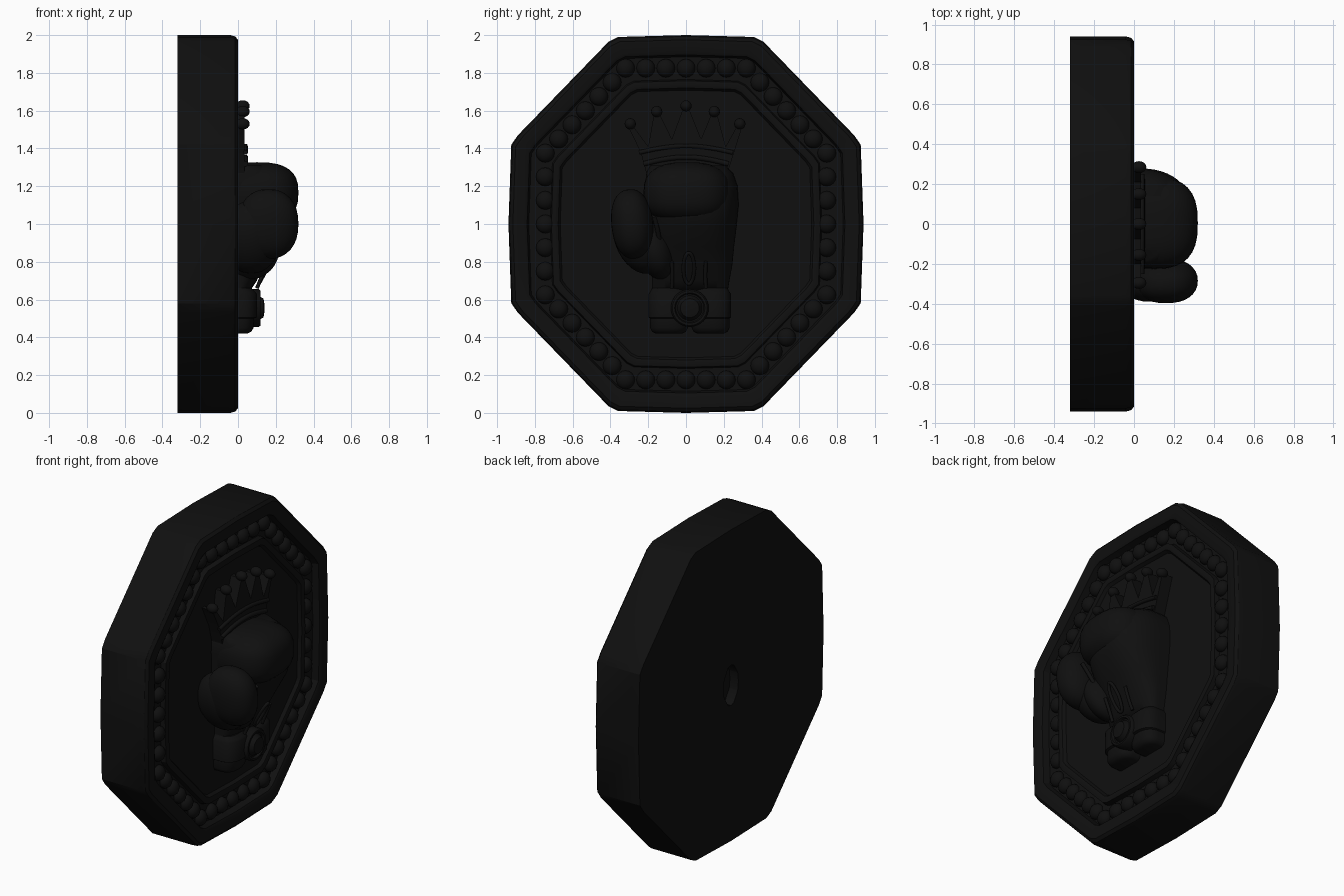
import bpy, bmesh, math
from mathutils import Matrix, Vector

cube = bpy.data.objects.get("Cube")
if cube:
    bpy.data.objects.remove(cube, do_unlink=True)

black = bpy.data.materials.new("matte black")
black.use_nodes = True
COLOR = (0.005, 0.005, 0.005, 1)
black.diffuse_color = COLOR
black.node_tree.nodes["Principled BSDF"].inputs["Base Color"].default_value = COLOR
MID = 1.0      # height of the medallion centre
PANEL = -0.04  # x of the sunken panel


def finish(name, bm, angle=40):
    bmesh.ops.recalc_face_normals(bm, faces=bm.faces)
    mesh = bpy.data.meshes.new(name)
    bm.to_mesh(mesh)
    bm.free()
    mesh.materials.append(black)
    ob = bpy.data.objects.new(name, mesh)
    bpy.context.collection.objects.link(ob)
    bpy.ops.object.select_all(action='DESELECT')
    ob.select_set(True)
    bpy.context.view_layer.objects.active = ob
    bpy.ops.object.shade_smooth_by_angle(angle=math.radians(angle))
    return ob


def loft(name, rings, angle=40):
    """Skin closed rings of equal length and cap both ends."""
    bm = bmesh.new()
    loops = [[bm.verts.new(p) for p in ring] for ring in rings]
    n = len(loops[0])
    for a, b in zip(loops, loops[1:]):
        for i in range(n):
            j = (i + 1) % n
            bm.faces.new((a[i], a[j], b[j], b[i]))
    bm.faces.new(loops[0])
    bm.faces.new(loops[-1])
    return finish(name, bm, angle)


def spow(v, p):
    return math.copysign(abs(v) ** p, v)


def blob(bm, center, radii, tilt=0, power=1.0, seg=32):
    """Ellipsoid; power below 1 makes it boxier."""
    verts = bmesh.ops.create_uvsphere(bm, u_segments=seg, v_segments=seg // 2, radius=1)["verts"]
    turn = Matrix.Rotation(tilt, 3, 'X')
    for v in verts:
        p = Vector([spow(c, power) * r for c, r in zip(v.co, radii)])
        v.co = turn @ p + Vector(center)


def tube(name, points, radius, cyclic=False):
    curve = bpy.data.curves.new(name, 'CURVE')
    curve.dimensions = '3D'
    curve.bevel_depth = radius
    curve.bevel_resolution = 3
    curve.use_fill_caps = True
    spline = curve.splines.new('NURBS')
    spline.points.add(len(points) - 1)
    for sp, p in zip(spline.points, points):
        sp.co = (*p, 1)
    spline.use_endpoint_u = True
    spline.use_cyclic_u = cyclic
    curve.materials.append(black)
    ob = bpy.data.objects.new(name, curve)
    bpy.context.collection.objects.link(ob)
    return ob


# Medallion: softened octagon outline, made from one quarter by symmetry
quarter = [(0, 1), (.36, .99), (.41, .965), (.89, .47), (.925, .42), (.94, 0)]
right = quarter + [(y, -z) for y, z in quarter[-2::-1]]
outline = right + [(-y, z) for y, z in right[-2:0:-1]]


def octagon(s, x):
    return [(x, y * s, MID + z * s) for y, z in outline]


def oval(x):
    ring = []
    for y, z in outline:
        a = math.atan2(z, y)
        ring.append((x, .075 * math.cos(a), MID + .13 * math.sin(a)))
    return ring


steps = [(1, -.32), (1, -.04), (.993, -.015), (.975, 0), (.91, 0), (.895, -.008),
         (.885, -.05), (.765, -.05), (.758, -.02), (.735, -.015), (.72, -.02), (.708, PANEL)]
loft("medallion", [oval(-.26), oval(-.32)] + [octagon(s, x) for s, x in steps], 32)

# Bead border: six beads along each side
corners = [(.32, .825), (.745, .375), (.745, -.375), (.32, -.825)]
corners += [(-y, -z) for y, z in corners]
bm = bmesh.new()
for i, a in enumerate(corners):
    b = corners[(i + 1) % 8]
    for k in range(6):
        t = k / 6
        blob(bm, (-.045, a[0] + (b[0] - a[0]) * t, MID + a[1] + (b[1] - a[1]) * t),
             (.04, .049, .049), seg=16)
finish("bead_border", bm)


# Glove body: half-round sections (height, centre y, half width, depth)
def arch(z, cy, w, d, n=24):
    pts = []
    for i in range(n + 1):
        a = math.pi * i / n
        pts.append((d * math.sin(a) ** .8, cy + w * spow(math.cos(a), .8), z))
    return pts + [(PANEL - .01, cy - w, z), (PANEL - .01, cy + w, z)]


body = [(.64, .02, .2, .06), (.7, .025, .205, .1), (.78, .03, .215, .13), (.88, .03, .225, .19),
        (1.0, .03, .24, .26), (1.1, .035, .245, .29), (1.2, .03, .245, .27),
        (1.27, .02, .23, .23), (1.31, .01, .2, .16)]
loft("glove_body", [arch(*s) for s in body], 60)

# Padded finger block and thumb
bm = bmesh.new()
blob(bm, (.1, .005, 1.165), (.22, .23, .162), power=.75)
finish("finger_pad", bm, 60)
bm = bmesh.new()
blob(bm, (.16, -.285, 1.0), (.16, .11, .185), tilt=.1, power=.88)
blob(bm, (.07, -.25, .93), (.16, .13, .2), tilt=.35)
blob(bm, (.06, -.17, .87), (.16, .1, .17), tilt=.35)
finish("thumb", bm, 60)
tube("thumb_seam", [(.02, -.13, .72), (.13, -.125, .82), (.21, -.14, .95), (.25, -.17, 1.04)], .012)

# Lacing slit above the cuff
loop = [(.03 * math.cos(a), .085 * math.sin(a)) for a in [i * math.pi / 6 for i in range(12)]]
tube("lace_slit", [(.155 + z * .55, .015 + y, .765 + z) for y, z in loop], .01, True)
for side in (-1, 1):
    tube("lace_fold", [(.1, .015 + side * .09, .66), (.13, .015 + side * .085, .73),
                       (.155, .015 + side * .09, .8)], .01)

# Cuff: two rounded halves with a strap and a round button
cuff = [(.42, .07, .05), (.43, .09, .07), (.45, .1, .082), (.5, .1, .085), (.505, .108, .1),
        (.63, .108, .1), (.642, .1, .09), (.66, .09, .07)]
for name, cy in (("cuff_right", -.09), ("cuff_left", .13)):
    loft(name, [arch(z, cy, w, d) for z, w, d in cuff])


def disc(x, r):
    return [(x, .02 + r * math.cos(i * math.pi / 16), .555 + r * math.sin(i * math.pi / 16))
            for i in range(32)]


loft("cuff_button", [disc(x, r) for x, r in ((.03, .1), (.11, .1), (.12, .092), (.12, .08),
                                             (.105, .074), (.105, .066), (.135, .05), (.14, .02))])

# Crown: toothed plate, rim bands and ball tips
tips = [(-.295, 1.52), (-.155, 1.585), (0, 1.615), (.15, 1.585), (.285, 1.52)]
valleys = [(-.2, 1.41), (-.075, 1.45), (.08, 1.45), (.21, 1.41)]
teeth = []
for i, (y, z) in enumerate(tips):
    teeth += [(y - .014, z), (y + .014, z)] + valleys[i:i + 1]
plate = [(.22, 1.27), (-.21, 1.27), (-.24, 1.38)] + teeth + [(.255, 1.38)]
loft("crown", [[(x, y, z) for y, z in plate] for x in (PANEL - .01, .035)], 30)
for lift, r in ((0, .014), (.06, .012)):
    tube("crown_band", [(.04, y * (.225 + lift * .4), 1.318 + lift + .04 * (1 - y * y))
                        for y in (-1, -.5, 0, .5, 1)], r)
bm = bmesh.new()
for y, z in tips:
    blob(bm, (.025, y, z + .01), (.037, .03, .03), seg=16)
finish("crown_balls", bm)
